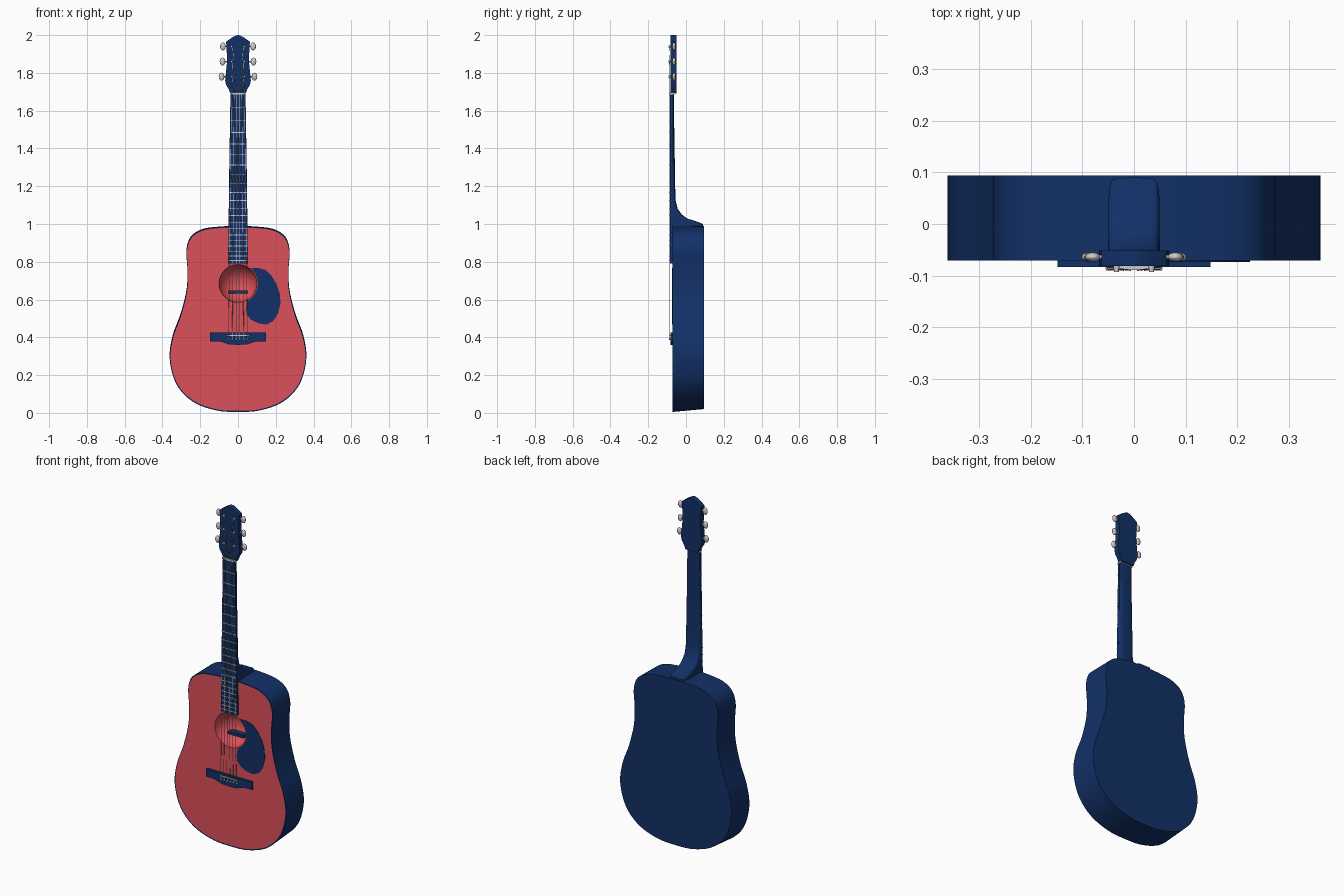
import bpy, bmesh, math
from mathutils import Vector

if "Cube" in bpy.data.objects:
    bpy.data.objects.remove(bpy.data.objects["Cube"])


def material(name, rgb):
    m = bpy.data.materials.new(name)
    m.diffuse_color = (*rgb, 1)
    m.use_nodes = True
    m.node_tree.nodes["Principled BSDF"].inputs["Base Color"].default_value = m.diffuse_color
    return m


BLUE = material("blue", (0.006, 0.03, 0.135))
RED = material("red", (0.72, 0.08, 0.1))


def finish(name, bm, mat=None):
    bmesh.ops.recalc_face_normals(bm, faces=bm.faces)
    me = bpy.data.meshes.new(name)
    bm.to_mesh(me)
    bm.free()
    ob = bpy.data.objects.new(name, me)
    bpy.context.collection.objects.link(ob)
    if mat:
        me.materials.append(mat)
    return ob


def loft(name, rings, mat=None, cap_start=False, cap_end=False):
    bm = bmesh.new()
    vs = [[bm.verts.new(p) for p in r] for r in rings]
    n = len(rings[0])
    for a, b in zip(vs, vs[1:]):
        for i in range(n):
            j = (i + 1) % n
            bm.faces.new((a[i], a[j], b[j], b[i]))
    if cap_start:
        bm.faces.new(vs[0])
    if cap_end:
        bm.faces.new(vs[-1])
    return finish(name, bm, mat)


def prism(name, pts, y0, y1, mat=None):
    rings = [[(x, y, z) for x, z in pts] for y in (y0, y1)]
    return loft(name, rings, mat, True, True)


def mirrored(half):
    """Close a half outline that starts and ends on x = 0."""
    return half + [(-x, z) for x, z in reversed(half) if x > 1e-6]


def smooth_loop(pts, steps=8):
    """Closed Catmull-Rom curve through the points."""
    out, n = [], len(pts)
    for i in range(n):
        a, b, c, d = (Vector(pts[(i + k) % n]) for k in (-1, 0, 1, 2))
        for s in range(steps):
            t = s / steps
            p = 0.5 * (2 * b + (c - a) * t + (2 * a - 5 * b + 4 * c - d) * t**2
                       + (3 * b - a - 3 * c + d) * t**3)
            out.append((p.x, p.y))
    return out


def rod(name, a, b, r1, r2, segs=12):
    a, b = Vector(a), Vector(b)
    bm = bmesh.new()
    bmesh.ops.create_cone(bm, cap_ends=True, segments=segs, radius1=r1, radius2=r2, depth=(b - a).length)
    q = (b - a).to_track_quat('Z', 'Y').to_matrix().to_4x4()
    q.translation = (a + b) / 2
    bm.transform(q)
    return finish(name, bm)


# body shell: back, sides and thin front rim
FRONT, BACK = -0.071, 0.094
outline = smooth_loop(mirrored([
    (0, .005), (.12, .014), (.24, .06), (.325, .15), (.361, .28), (.346, .40),
    (.303, .52), (.272, .65), (.268, .76), (.273, .86), (.25, .93), (.19, .97),
    (.10, .984), (0, .987)]))
inner = [(x * .987, .51 + (z - .51) * .987) for x, z in outline]
loft("body_shell", [
    [(x, BACK, .02 + (z - .005) * .987) for x, z in outline],
    [(x, FRONT, z) for x, z in outline],
    [(x, FRONT, z) for x, z in inner]], BLUE, cap_start=True)

# soundboard with bowl-shaped sound hole
HZ, HR = .685, .1
rings = [[(x, FRONT, z) for x, z in inner]]
for k in range(9):
    t = math.radians(k * 11)
    ring = []
    for x, z in inner:
        d = Vector((x, z - HZ)).normalized() * HR * math.cos(t)
        ring.append((d.x, FRONT + HR * math.sin(t), HZ + d.y))
    rings.append(ring)
loft("soundboard", rings, RED, cap_end=True)
prism("sound_hole_bar", [(-.05, .632), (.05, .632), (.05, .648), (-.05, .648)], -.02, .015, BLUE)

# pickguard hugging the hole
arc = [(.105 * math.cos(math.radians(a)), HZ + .105 * math.sin(math.radians(a))) for a in range(-62, 53, 6)]
guard = [(.105, .768), (.145, .757), (.178, .725), (.205, .68), (.222, .63), (.225, .58), (.212, .525),
         (.185, .485), (.15, .468), (.11, .474), (.07, .492), (.045, .52), (.043, .55)]
prism("pickguard", arc + guard, FRONT - .003, FRONT + .001, BLUE)

# bridge, saddle and pins
prism("bridge", mirrored([(0, .36), (.05, .363), (.085, .375), (.105, .379), (.148, .379), (.148, .425), (0, .425)]),
      -.083, FRONT + .001, BLUE)
prism("saddle", [(-.055, .408), (.055, .408), (.055, .413), (-.055, .413)], -.087, -.08)
for i in range(6):
    x = -.05 + .02 * i
    rod(f"bridge_pin_{i}", (x, -.08, .391), (x, -.09, .391), .006, .004)

# neck with heel: z, back depth, half width, squareness
rings = []
for z, yb, w, e in [(.97, .09, .05, .25), (1.0, .09, .05, .25), (1.012, .06, .05, .28), (1.03, .005, .05, .35),
                    (1.05, -.022, .05, .42), (1.08, -.044, .049, .5), (1.13, -.056, .048, .6),
                    (1.25, -.058, .047, .65), (1.62, -.064, .041, .65), (1.70, -.062, .04, .6)]:
    yf = -.076
    ring = []
    for k in range(17):
        t = math.pi * k / 16
        c = math.cos(t)
        ring.append((math.copysign(abs(c)**e, c) * w, yf + (yb - yf) * max(0, math.sin(t))**e, z))
    rings.append(ring)
loft("neck", rings, BLUE, True, True)


def board_half(z):
    return .053 - .013 * (z - .79) / .9


# fretboard, frets and nut
prism("fretboard", [(-.053, .79), (.053, .79), (.04, 1.69), (-.04, 1.69)], -.084, -.07, BLUE)
for i in range(1, 21):
    z = 1.69 - 1.29 * (1 - 2 ** (-i / 12))
    w = board_half(z)
    prism(f"fret_{i}", [(-w, z - .002), (w, z - .002), (w, z + .002), (-w, z + .002)], -.0865, -.083)
prism("nut", [(-.041, 1.686), (.041, 1.686), (.041, 1.696), (-.041, 1.696)], -.089, -.06)

# headstock
prism("headstock", mirrored([(0, 1.69), (.04, 1.69), (.048, 1.712), (.064, 1.738), (.068, 1.76), (.064, 1.80),
                             (.058, 1.86), (.06, 1.92), (.063, 1.965), (.035, 1.985), (.012, 1.998), (0, 2.0)]),
      -.081, -.051, BLUE)

# tuners
TUNERS = [(1.78, .087), (1.86, .082), (1.94, .08)]
for side in (-1, 1):
    for i, (z, kx) in enumerate(TUNERS):
        tag = f"{'left' if side < 0 else 'right'}_{i}"
        rod(f"tuner_post_{tag}", (side * .034, -.075, z), (side * .034, -.093, z), .006, .005)
        rod(f"tuner_shaft_{tag}", (side * .045, -.064, z), (side * kx, -.064, z), .004, .004)
        bm = bmesh.new()
        bmesh.ops.create_uvsphere(bm, u_segments=16, v_segments=10, radius=1)
        bmesh.ops.scale(bm, vec=(.015, .009, .021), verts=bm.verts)
        bmesh.ops.translate(bm, vec=(side * kx, -.064, z), verts=bm.verts)
        finish(f"tuner_knob_{tag}", bm)

# strings
cu = bpy.data.curves.new("strings", 'CURVE')
cu.dimensions = '3D'
cu.bevel_resolution = 1
cu.bevel_depth = .0014
for i in range(6):
    f = (i - 2.5) / 2.5
    post = TUNERS[i if i < 3 else 5 - i][0]
    path = [(f * .05, -.084, .393), (f * .05, -.088, .411), (f * .034, -.0895, 1.69),
            (math.copysign(.029, f), -.087, post)]
    sp = cu.splines.new('POLY')
    sp.points.add(len(path) - 1)
    for p, co in zip(sp.points, path):
        p.co = (*co, 1)
bpy.context.collection.objects.link(bpy.data.objects.new("strings", cu))

# smooth shading with crisp edges
for ob in bpy.context.scene.objects:
    if ob.type == 'MESH':
        ob.select_set(True)
        bpy.context.view_layer.objects.active = ob
bpy.ops.object.shade_smooth_by_angle(angle=math.radians(35))
